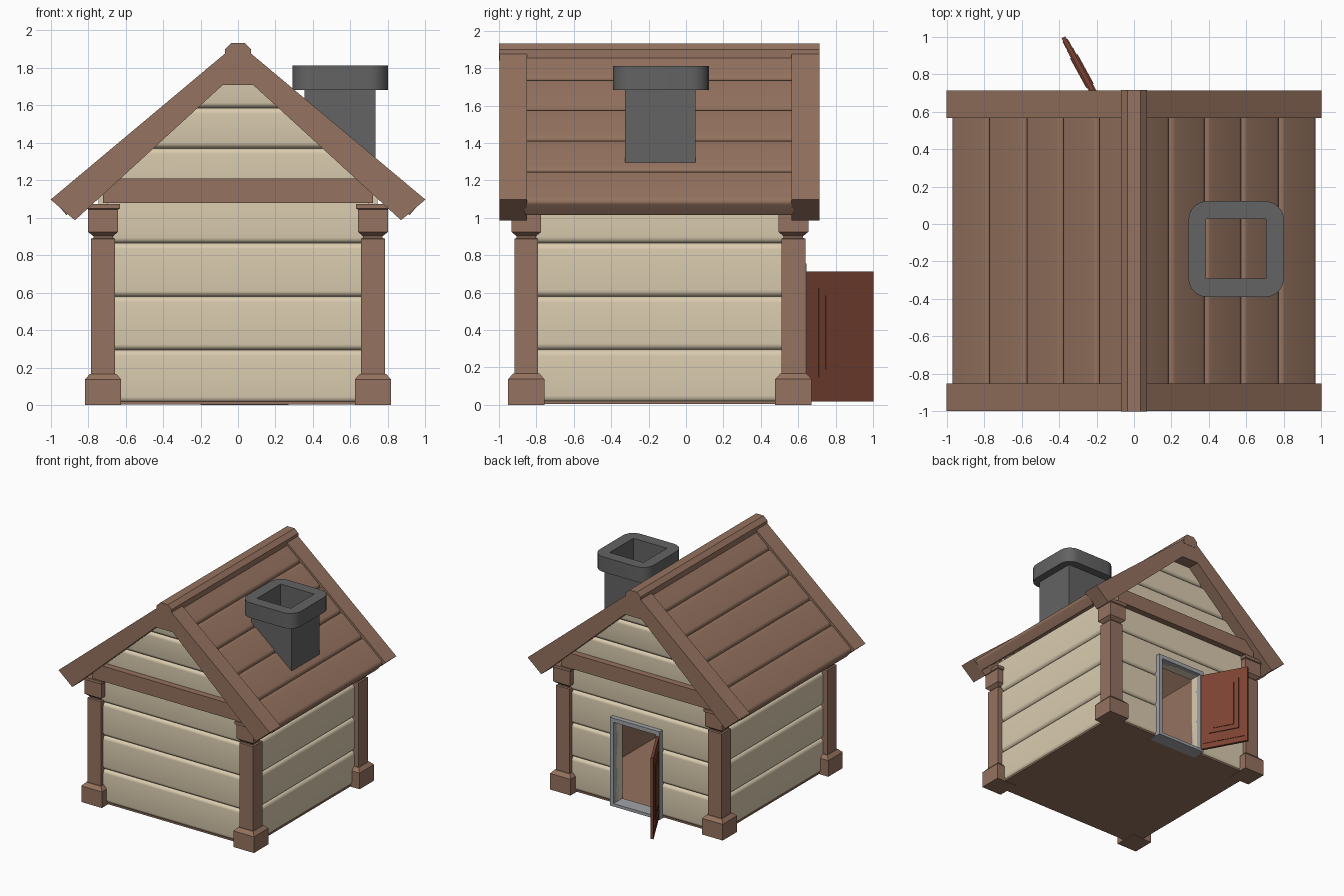
import bpy, bmesh, math
from mathutils import Vector

if "Cube" in bpy.data.objects:
    bpy.data.objects.remove(bpy.data.objects["Cube"])

CY = -0.14                                   # centre of the hut body in y
C, S = math.cos(math.radians(40)), math.sin(math.radians(40))
APEX = 1.933                                 # where the two roof planes meet


def material(name, rgb):
    m = bpy.data.materials.new(name)
    m.diffuse_color = (*rgb, 1)
    m.use_nodes = True
    m.node_tree.nodes["Principled BSDF"].inputs["Base Color"].default_value = m.diffuse_color
    return m


CREAM = material("cream_siding", (0.70, 0.60, 0.43))
WOOD = material("brown_wood", (0.30, 0.17, 0.115))
RED = material("red_wood", (0.20, 0.055, 0.033))
STONE = material("dark_stone", (0.125, 0.125, 0.125))
METAL = material("door_metal", (0.36, 0.37, 0.39))


def finish(name, bm, mat):
    bmesh.ops.recalc_face_normals(bm, faces=bm.faces[:])
    me = bpy.data.meshes.new(name)
    bm.to_mesh(me)
    bm.free()
    if mat:
        me.materials.append(mat)
    ob = bpy.data.objects.new(name, me)
    bpy.context.collection.objects.link(ob)
    return ob


def loft(rings):
    """Closed solid through a list of equally long point rings."""
    bm = bmesh.new()
    vs = [[bm.verts.new(p) for p in r] for r in rings]
    n = len(vs[0])
    for a, b in zip(vs, vs[1:]):
        for i in range(n):
            j = (i + 1) % n
            bm.faces.new((a[i], a[j], b[j], b[i]))
    bm.faces.new(vs[0])
    bm.faces.new(vs[-1])
    return bm


def prism(pts, place, t0, t1):
    return loft([[place(u, v, t) for u, v in pts] for t in (t0, t1)])


def xz(u, v, t):
    return (u, t, v)


def box(name, lo, hi, mat):
    pts = [(lo[0], lo[2]), (hi[0], lo[2]), (hi[0], hi[2]), (lo[0], hi[2])]
    return finish(name, prism(pts, xz, lo[1], hi[1]), mat)


def cut(ob, cutter):
    cutter.hide_render = True
    m = ob.modifiers.new("cut", 'BOOLEAN')
    m.object, m.operation, m.solver = cutter, 'DIFFERENCE', 'EXACT'
    bpy.context.view_layer.objects.active = ob
    bpy.ops.object.modifier_apply(modifier=m.name)


def smooth(ob):
    ob.data.shade_smooth()
    ob.data.set_sharp_from_angle(angle=math.radians(32))


def boards(edges, depth, r, base, back):
    """Cross-section of a row of boards with rounded edges."""
    pts = []
    arc = [math.pi / 2 * k / 5 for k in range(6)]
    for a, b in zip(edges, edges[1:]):
        pts += [(a + r * (1 - math.cos(t)), base + depth * math.sin(t)) for t in arc]
        pts += [(b - r * (1 - math.cos(t)), base + depth * math.sin(t)) for t in arc[:0:-1]]
    pts.append((edges[-1], base))
    return pts + [(edges[-1], back), (edges[0], back)]


# Walls: rounded boards outside, brown lining inside
side_section = boards([0.015, 0.295, 0.58, 0.865, 1.16], 0.03, 0.035, 0.715, 0.67)
gable_section = boards([0.015, 0.295, 0.58, 0.865, 1.15, 1.37, 1.585, 1.84], 0.03, 0.03, 0.715, 0.67)
doorway = box("doorway_cutter", (-0.165, 0.3, 0.02), (0.235, 0.9, 0.72), None)


def line_inside(ob, outward):
    ob.data.materials.append(WOOD)
    for p in ob.data.polygons:
        if p.normal.dot(outward) < -0.9:
            p.material_index = 1
    smooth(ob)


for sg, name in ((1, "right_wall"), (-1, "left_wall")):
    ob = finish(name, prism(side_section, lambda z, h, t: (sg * h, CY + t, z), -0.7, 0.7), CREAM)
    line_inside(ob, Vector((sg, 0, 0)))

for sg, name in ((-1, "front_wall"), (1, "back_wall")):
    bm = prism(gable_section, lambda z, h, t: (t, CY + sg * h, z), -0.7, 0.7)
    for k in (1, -1):                        # trim to the roof slopes
        geom = bm.verts[:] + bm.edges[:] + bm.faces[:]
        res = bmesh.ops.bisect_plane(bm, geom=geom, plane_co=(0, 0, 1.85),
                                     plane_no=(k * S, 0, C), clear_outer=True)
        rim = [e for e in res["geom_cut"] if isinstance(e, bmesh.types.BMEdge)]
        bmesh.ops.edgeloop_fill(bm, edges=rim)
    ob = finish(name, bm, CREAM)
    if sg > 0:
        cut(ob, doorway)
    line_inside(ob, Vector((0, sg, 0)))
bpy.data.objects.remove(doorway)

box("floor", (-0.735, CY - 0.735, 0.005), (0.735, CY + 0.735, 0.02), WOOD)

# Corner posts: square rings (half width, height)
POST = [(0.097, 0), (0.097, 0.138), (0.07, 0.167), (0.064, 0.167), (0.064, 0.888),
        (0.052, 0.892), (0.052, 0.902), (0.08, 0.925), (0.08, 1.045), (0.09, 1.05), (0.09, 1.075)]
for sx, nx in ((-1, "left"), (1, "right")):
    for sy, ny in ((-1, "front"), (1, "back")):
        x, y = sx * 0.72, CY + sy * 0.714
        rings = [[(x - w, y - w, z), (x + w, y - w, z), (x + w, y + w, z), (x - w, y + w, z)]
                 for w, z in POST]
        finish(f"{ny}_{nx}_post", loft(rings), WOOD)

# Gable trim and cross beams at both ends
half = [(-1, 1.097), (-0.07, 1.876)]
under = [(-0.08, 1.71), (-0.87, 0.987)]
trim = half + [(-x, z) for x, z in half[::-1]] + [(-x, z) for x, z in under[::-1]] + under
for name, y0, y1, sg in (("front", -0.998, -0.85, -1), ("back", 0.565, 0.713, 1)):
    finish(name + "_gable_trim", prism(trim, xz, y0, y1), WOOD)
    ya, yb = sorted((CY + sg * 0.70, CY + sg * 0.80))
    box(name + "_cross_beam", (-0.72, ya, 1.08), (0.72, yb, 1.21), WOOD)

# Roof slopes of rounded planks
roof_section = boards([0, 0.27, 0.52, 0.775, 1.035, 1.292], 0.026, 0.03, -0.042, -0.115)
for sg, name in ((1, "right_roof"), (-1, "left_roof")):
    smooth(finish(name, prism(roof_section, lambda s, h, t: (sg * (s * C + h * S), t, APEX - s * S + h * C),
                              -0.86, 0.575), WOOD))

# Ridge cap
ridge = [(-0.07, 1.84), (-0.07, 1.9), (-0.035, 1.933), (0.035, 1.933), (0.07, 1.9), (0.07, 1.84)]
finish("ridge_cap", prism(ridge, xz, -1.0, 0.715), WOOD)

# Chimney: shaft and rounded cap, both hollow
flue = box("flue_cutter", (0.385, -0.292, 1.0), (0.703, 0.027, 2.2), None)
shaft_side = [(0.355, 1.7), (0.735, 1.7), (0.735, 1.25), (0.355, 1.57)]
shaft = finish("chimney_shaft", prism(shaft_side, xz, -0.325, 0.052), STONE)
cap_bm = prism([(0.29, 1.683), (0.80, 1.683), (0.80, 1.812), (0.29, 1.812)], xz, -0.39, 0.122)
upright = [e for e in cap_bm.edges if abs(e.verts[0].co.z - e.verts[1].co.z) > 0.1]
bmesh.ops.bevel(cap_bm, geom=upright, offset=0.1, segments=5, profile=0.5, affect='EDGES')
cap = finish("chimney_cap", cap_bm, STONE)
for ob in (shaft, cap):
    cut(ob, flue)
smooth(cap)
bpy.data.objects.remove(flue)

# Door frame
for name, x0, x1, z0, z1 in (("left", -0.2, -0.165, 0, 0.755), ("right", 0.235, 0.27, 0, 0.755),
                             ("top", -0.165, 0.235, 0.72, 0.755), ("bottom", -0.165, 0.235, 0, 0.025)):
    box("door_frame_" + name, (x0, 0.525, z0), (x1, 0.645, z1), METAL)

# Open door with raised panels on both faces
parts = [box("door", (0, -0.011, 0.018), (0.42, 0.011, 0.712), RED),
         box("door_panel", (0.085, -0.018, 0.15), (0.345, 0.018, 0.625), RED),
         box("door_inner_panel", (0.125, -0.023, 0.19), (0.305, 0.023, 0.585), RED),
         box("door_kick_strip", (0.03, -0.016, 0.065), (0.40, 0.016, 0.085), RED)]
for ob in parts:
    ob.location = (-0.175, 0.628, 0)
    ob.rotation_euler.z = math.radians(118.7)
